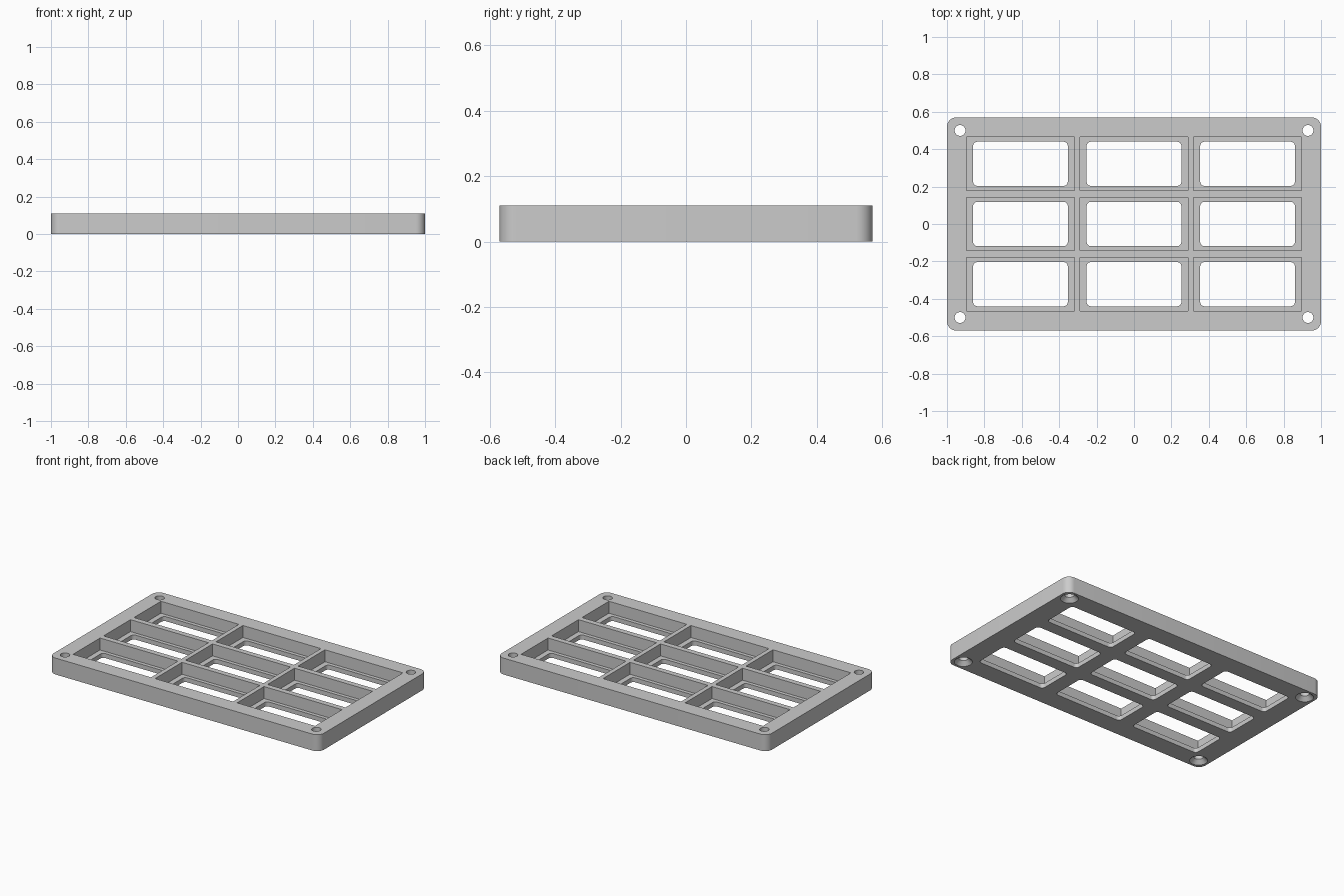
import bpy, bmesh, math

cube = bpy.data.objects.get("Cube")
if cube:
    bpy.data.objects.remove(cube, do_unlink=True)

WIDTH, DEPTH, HEIGHT = 2.0, 1.14, 0.11
FLOOR = 0.03                      # thickness of the ledge under each pocket
PITCH_X, PITCH_Y = 0.607, 0.322   # spacing of the nine openings

grey = bpy.data.materials.new("grey plastic")
grey.use_nodes = True
grey.diffuse_color = (0.6, 0.6, 0.6, 1)
grey.node_tree.nodes["Principled BSDF"].inputs["Base Color"].default_value = (0.6, 0.6, 0.6, 1)


def rounded_outline(w, d, r, steps=8):
    """Counter-clockwise rectangle outline, with arcs at the corners if r > 0."""
    points = []
    for i, (sx, sy) in enumerate([(1, 1), (-1, 1), (-1, -1), (1, -1)]):
        cx, cy = sx * (w / 2 - r), sy * (d / 2 - r)
        for k in range(steps + 1 if r else 1):
            a = math.pi / 2 * (i + k / steps)
            points.append((cx + r * math.cos(a), cy + r * math.sin(a)))
    return points


def add_prism(bm, outline, z0, z1, x=0, y=0):
    """Extrude an outline between two heights."""
    low = [bm.verts.new((x + px, y + py, z0)) for px, py in outline]
    high = [bm.verts.new((x + px, y + py, z1)) for px, py in outline]
    bm.faces.new(low[::-1])
    bm.faces.new(high)
    for i in range(len(low)):
        j = (i + 1) % len(low)
        bm.faces.new((low[i], low[j], high[j], high[i]))


def add_lathe(bm, profile, x, y, sides=32):
    """Solid of revolution from (radius, height) pairs, bottom to top."""
    rings = [[bm.verts.new((x + r * math.cos(2 * math.pi * k / sides),
                            y + r * math.sin(2 * math.pi * k / sides), z))
              for k in range(sides)] for r, z in profile]
    bm.faces.new(rings[0][::-1])
    bm.faces.new(rings[-1])
    for a, b in zip(rings, rings[1:]):
        for k in range(sides):
            n = (k + 1) % sides
            bm.faces.new((a[k], a[n], b[n], b[k]))


def make_object(name, bm):
    mesh = bpy.data.meshes.new(name)
    bm.to_mesh(mesh)
    bm.free()
    obj = bpy.data.objects.new(name, mesh)
    bpy.context.collection.objects.link(obj)
    mesh.materials.append(grey)
    return obj


# Solid plate with rounded corners
bm = bmesh.new()
add_prism(bm, rounded_outline(WIDTH, DEPTH, 0.05), 0, HEIGHT)
frame = make_object("grid_frame", bm)

# Cutters: square pockets from above, rounded windows right through, screw holes
pockets, windows, holes = bmesh.new(), bmesh.new(), bmesh.new()
for i in (-1, 0, 1):
    for j in (-1, 0, 1):
        x, y = i * PITCH_X, j * PITCH_Y
        add_prism(pockets, rounded_outline(0.577, 0.285, 0), FLOOR, 0.2, x, y)
        add_prism(windows, rounded_outline(0.506, 0.236, 0.022), -0.1, 0.15, x, y)
# Holes flare out into a countersink underneath
for sx in (-1, 1):
    for sy in (-1, 1):
        add_lathe(holes, [(0.065, -0.01), (0.029, 0.026), (0.029, 0.2)], sx * 0.93, sy * 0.5)

cutters = [make_object("pocket_cutter", pockets),
           make_object("window_cutter", windows),
           make_object("screw_hole_cutter", holes)]
for cutter in cutters:
    cutter.hide_render = True
    cut = frame.modifiers.new(cutter.name, 'BOOLEAN')
    cut.operation = 'DIFFERENCE'
    cut.solver = 'EXACT'
    cut.object = cutter

# Apply the cuts and drop the cutters
bpy.context.view_layer.update()
graph = bpy.context.evaluated_depsgraph_get()
result = bpy.data.meshes.new_from_object(frame.evaluated_get(graph))
frame.modifiers.clear()
frame.data = result
result.name = "grid_frame"
for cutter in cutters:
    bpy.data.objects.remove(cutter, do_unlink=True)

# Smooth arcs, sharp edges
bpy.ops.object.select_all(action='DESELECT')
frame.select_set(True)
bpy.context.view_layer.objects.active = frame
bpy.ops.object.shade_smooth_by_angle(angle=math.radians(30))
